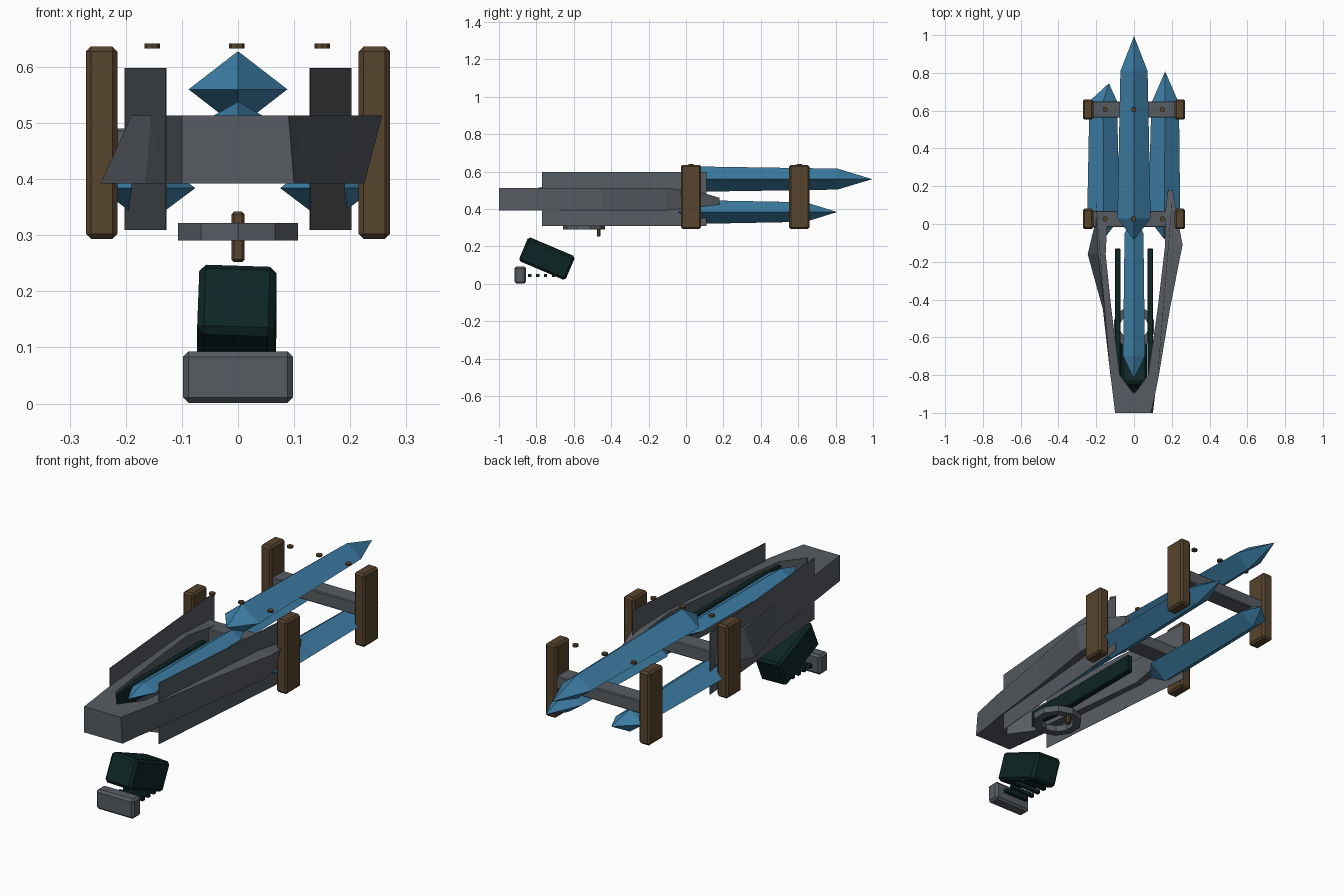
import bpy, bmesh, math
from mathutils import Matrix, Vector

if "Cube" in bpy.data.objects:
    bpy.data.objects.remove(bpy.data.objects["Cube"])

def material(name, rgb):
    m = bpy.data.materials.new(name)
    m.diffuse_color = (*rgb, 1)
    m.use_nodes = True
    m.node_tree.nodes["Principled BSDF"].inputs["Base Color"].default_value = m.diffuse_color
    return m

BLUE = material("crystal_blue", (0.047, 0.21, 0.38))
GRAY = material("iron_gray", (0.095, 0.107, 0.122))
BROWN = material("wood_brown", (0.095, 0.056, 0.026))
GREEN = material("dark_green", (0.004, 0.019, 0.018))

def finish(name, bm, mat):
    bmesh.ops.recalc_face_normals(bm, faces=bm.faces)
    me = bpy.data.meshes.new(name)
    bm.to_mesh(me)
    bm.free()
    me.materials.append(mat)
    ob = bpy.data.objects.new(name, me)
    bpy.context.collection.objects.link(ob)
    return ob

def box(name, center, size, mat, bevel=0.0, rot=Matrix()):
    bm = bmesh.new()
    bmesh.ops.create_cube(bm, size=1)
    bmesh.ops.scale(bm, vec=size, verts=bm.verts)
    if bevel:
        bmesh.ops.bevel(bm, geom=bm.edges[:], offset=bevel, segments=1, affect='EDGES')
    bmesh.ops.transform(bm, matrix=Matrix.Translation(center) @ rot, verts=bm.verts)
    return finish(name, bm, mat)

def loft(name, rings, mat):
    """Skin a list of equal-sized point rings and cap both ends."""
    bm = bmesh.new()
    rows = [[bm.verts.new(p) for p in r] for r in rings]
    n = len(rows[0])
    for a, b in zip(rows, rows[1:]):
        for i in range(n):
            bm.faces.new((a[i], a[(i + 1) % n], b[(i + 1) % n], b[i]))
    bm.faces.new(rows[0])
    bm.faces.new(rows[-1][::-1])
    bmesh.ops.remove_doubles(bm, verts=bm.verts, dist=0.0006)
    return finish(name, bm, mat)

def crystal(name, z, stations):
    """Stations: (y, centre x, half width, half height); diamond section."""
    rings = []
    for y, x, w, h in stations:
        rings.append([(x + w, y, z), (x, y, z + h), (x - w, y, z), (x, y, z - h)])
    return loft(name, rings, BLUE)

def cylinder(name, center, radius, depth, mat, sides=8):
    bm = bmesh.new()
    bmesh.ops.create_cone(bm, cap_ends=True, segments=sides, radius1=radius,
                          radius2=radius, depth=depth, matrix=Matrix.Translation(center))
    return finish(name, bm, mat)

# Crystals
T = 0.0002
crystal("top_crystal", 0.56, [(-0.085, 0, T, T), (0.03, 0, 0.088, 0.068),
                              (0.81, 0, 0.072, 0.056), (0.995, 0, T, T)])
crystal("lower_crystal_right", 0.384, [(-0.08, 0.16, T, T), (0.03, 0.16, 0.085, 0.064),
                                       (0.64, 0.165, 0.073, 0.052), (0.808, 0.165, T, T)])
crystal("lower_crystal_left", 0.384, [(-0.08, -0.16, T, T), (0.03, -0.162, 0.086, 0.064),
                                      (0.65, -0.163, 0.073, 0.052), (0.745, -0.133, T, T)])
crystal("body_crystal", 0.505, [(-0.82, 0, T, T), (-0.7, 0, 0.058, 0.033),
                                (-0.05, 0, 0.05, 0.031), (0.05, 0, T, T)])

# Two frames of posts, crossbar and pegs
for label, y in (("front", 0.027), ("rear", 0.606)):
    for side, s in (("left", -1), ("right", 1)):
        box(f"{label}_post_{side}", (s * 0.243, y, 0.465), (0.056, 0.108, 0.343), BROWN, 0.009)
    box(f"{label}_crossbar", (0, y, 0.46), (0.44, 0.086, 0.06), GRAY, 0.004)
    for i, x in enumerate((-0.153, -0.002, 0.15)):
        cylinder(f"{label}_peg_{i}", (x, y, 0.6375), 0.014, 0.009, BROWN)

# Forked body: nose block and two arms
ZB, ZT = 0.392, 0.513
def arm(name, s, stations):
    """Stations: (y, inner x, outer x top, outer x bottom, z bottom, z top)."""
    return loft(name, [[(s * i, y, b), (s * ob, y, b), (s * ot, y, t), (s * i, y, t)]
                       for y, i, ot, ob, b, t in stations], GRAY)

arm("body_arm_right", 1, [(-1, 0, 0.09, 0.1, ZB, ZT), (-0.9, 0, 0.112, 0.112, ZB, ZT),
                          (-0.8, 0.075, 0.132, 0.13, ZB, ZT), (-0.45, 0.125, 0.19, 0.172, ZB, ZT),
                          (-0.11, 0.165, 0.257, 0.225, ZB, ZT), (0.06, 0.165, 0.225, 0.21, 0.41, 0.495),
                          (0.18, 0.18, 0.205, 0.2, 0.425, 0.46)])
arm("body_arm_left", -1, [(-1, 0, 0.1, 0.1, ZB, ZT), (-0.9, 0, 0.112, 0.112, ZB, ZT),
                          (-0.8, 0.075, 0.125, 0.125, ZB, ZT), (-0.45, 0.12, 0.155, 0.165, ZB, ZT),
                          (-0.16, 0.15, 0.19, 0.245, ZB, ZT), (0.03, 0.14, 0.2, 0.2, 0.42, 0.49)])

# Thin side plates spreading toward the back
for side, s in (("left", -1), ("right", 1)):
    rings = [[(s * (x - 0.001), y, 0.309), (s * (x + 0.001), y, 0.309),
              (s * (x + 0.001), y, 0.598), (s * (x - 0.001), y, 0.598)]
             for x, y in ((0.128, -0.77), (0.201, 0.11))]
    loft(f"side_plate_{side}", rings, GRAY)
    # Rails beside the body crystal
    box(f"rail_{side}", (s * 0.086, -0.475, 0.455), (0.03, 0.69, 0.085), GREEN, 0.004)

# Ring-shaped trigger guard
N = 10
bm = bmesh.new()
rows = []
for k in range(N):
    a = 2 * math.pi * (k + 0.5) / N
    rows.append([bm.verts.new((r * math.cos(a), -0.545 + r * math.sin(a), z))
                 for r, z in ((0.112, 0.291), (0.112, 0.322), (0.075, 0.322), (0.075, 0.291))])
for k in range(N):
    a, b = rows[k], rows[(k + 1) % N]
    for i in range(4):
        bm.faces.new((a[i], a[(i + 1) % 4], b[(i + 1) % 4], b[i]))
finish("trigger_guard", bm, GRAY)
box("trigger", (0, -0.467, 0.297), (0.024, 0.02, 0.09), BROWN, 0.005)

# Grip, butt block and the small rods between them
tilt = Matrix.Rotation(math.radians(-23), 4, 'X') @ Matrix.Rotation(math.radians(2), 4, 'Y')
box("grip", (-0.002, -0.744, 0.135), (0.138, 0.272, 0.135), GREEN, 0.012, tilt)
box("grip_block", (0, -0.887, 0.047), (0.196, 0.062, 0.092), GRAY, 0.01)
for i in range(4):
    box(f"grip_rod_{i}", (0, -0.835 + i * 0.042, 0.044), (0.13, 0.017, 0.017), GREEN)
